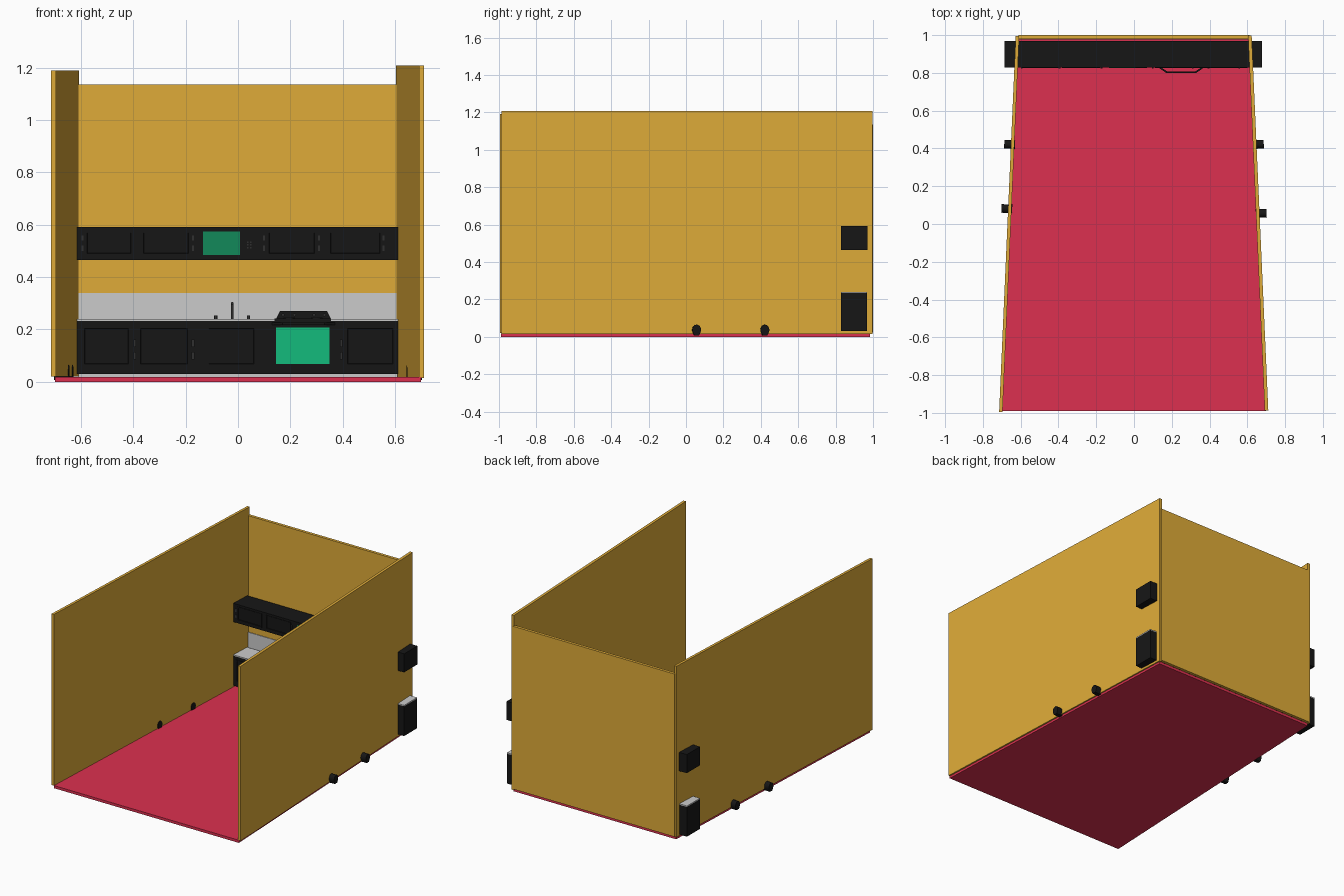
import bpy, bmesh, math
from mathutils import Matrix, Vector

if "Cube" in bpy.data.objects:
    bpy.data.objects.remove(bpy.data.objects["Cube"])


def material(name, rgb):
    m = bpy.data.materials.new(name)
    m.diffuse_color = (*rgb, 1)
    m.use_nodes = True
    m.node_tree.nodes["Principled BSDF"].inputs["Base Color"].default_value = m.diffuse_color
    return m


YELLOW = material("yellow_paint", (0.74, 0.41, 0.04))
RED = material("red_floor", (0.72, 0.03, 0.08))
BLACK = material("black_wood", (0.008, 0.008, 0.008))
DARK = material("dark_metal", (0.03, 0.03, 0.03))
GREEN = material("green_glass", (0.007, 0.5, 0.2))
TEAL = material("dark_green_glass", (0.006, 0.25, 0.1))


def finish(name, bm, mat=None, smooth=False):
    bmesh.ops.recalc_face_normals(bm, faces=bm.faces)
    me = bpy.data.meshes.new(name)
    bm.to_mesh(me)
    bm.free()
    ob = bpy.data.objects.new(name, me)
    bpy.context.collection.objects.link(ob)
    if mat:
        me.materials.append(mat)
    if smooth:
        bpy.ops.object.select_all(action='DESELECT')
        ob.select_set(True)
        bpy.context.view_layer.objects.active = ob
        bpy.ops.object.shade_smooth_by_angle(angle=math.radians(40))
    return ob


def prism(name, pts, depth, mat=None, matrix=Matrix(), smooth=False):
    """Extrude a closed 3D outline along the vector depth."""
    bm = bmesh.new()
    face = bm.faces.new([bm.verts.new(p) for p in pts])
    out = bmesh.ops.extrude_face_region(bm, geom=[face])
    bmesh.ops.translate(bm, vec=depth, verts=[v for v in out["geom"] if isinstance(v, bmesh.types.BMVert)])
    bm.transform(matrix)
    return finish(name, bm, mat, smooth)


def box(name, x0, x1, y0, y1, z0, z1, mat=None):
    return prism(name, [(x0, y0, z0), (x1, y0, z0), (x1, y1, z0), (x0, y1, z0)], (0, 0, z1 - z0), mat)


def rod(name, a, b, r, mat=None, sides=16):
    a, b = Vector(a), Vector(b)
    bm = bmesh.new()
    bmesh.ops.create_cone(bm, cap_ends=True, segments=sides, radius1=r, radius2=r, depth=(b - a).length)
    rot = (b - a).to_track_quat('Z', 'Y').to_matrix().to_4x4()
    bm.transform(Matrix.Translation((a + b) / 2) @ rot)
    return finish(name, bm, mat, True)


def door(name, x0, x1, z0, z1, mat=BLACK):
    """Door front with a framed, sunken panel."""
    y0, y1 = 0.825, 0.835
    bm = bmesh.new()
    bmesh.ops.create_cube(bm, size=1)
    bm.transform(Matrix.Translation(((x0 + x1) / 2, (y0 + y1) / 2, (z0 + z1) / 2))
                 @ Matrix.Diagonal((x1 - x0, y1 - y0, z1 - z0, 1)))
    bm.normal_update()
    front = [f for f in bm.faces if f.normal.y < -0.9]
    bmesh.ops.inset_region(bm, faces=front, thickness=0.012)
    bmesh.ops.inset_region(bm, faces=front, thickness=0.003, depth=-0.004)
    return finish(name, bm, mat)


# Room: floor and three walls, side walls splay towards the front
prism("floor", [(-0.70, -0.99, 0), (0.70, -0.99, 0), (0.615, 0.985, 0), (-0.615, 0.985, 0)], (0, 0, 0.018), RED)
box("back_wall", -0.612, 0.612, 0.98, 1.0, 0.022, 1.135, YELLOW)
prism("left_wall", [(-0.714, -0.995, 0.02), (-0.696, -0.995, 0.02), (-0.608, 0.995, 0.02), (-0.626, 0.995, 0.02)],
      (0, 0, 1.17), YELLOW)
prism("right_wall", [(0.711, -0.987, 0.015), (0.692, -0.987, 0.015), (0.604, 0.997, 0.015), (0.623, 0.997, 0.015)],
      (0, 0, 1.193), YELLOW)
box("backsplash", -0.61, 0.61, 0.976, 0.981, 0.03, 0.34)

# Cabinets and counter, running through the side walls
base = box("base_cabinet", -0.685, 0.677, 0.828, 0.968, 0.03, 0.233, BLACK)
counter = box("countertop", -0.685, 0.677, 0.828, 0.968, 0.233, 0.24)
box("toe_kick", -0.61, 0.61, 0.85, 0.96, 0.018, 0.03)
box("upper_cabinet", -0.685, 0.677, 0.828, 0.97, 0.465, 0.592, BLACK)
cutter = box("sink_cutter", -0.11, 0.066, 0.85, 0.93, 0.18, 0.26)
cutter.hide_render = True
cutter.hide_viewport = True
for ob in (base, counter):
    mod = ob.modifiers.new("sink", 'BOOLEAN')
    mod.object = cutter
    mod.operation = 'DIFFERENCE'
    mod.solver = 'EXACT'

# Cabinet doors and handles
for i, (a, b) in enumerate([(-0.595, -0.41), (-0.38, -0.185), (-0.12, 0.07), (0.41, 0.60)]):
    door(f"base_door_{i}", a, b, 0.06, 0.212)
for i, (a, b) in enumerate([(-0.585, -0.40), (-0.37, -0.18), (0.11, 0.30), (0.345, 0.55)]):
    door(f"upper_door_{i}", a, b, 0.482, 0.578)
for i, x in enumerate([-0.395, -0.172, 0.395]):
    for z in (0.10, 0.147):
        box(f"base_handle_{i}", x - 0.005, x + 0.005, 0.822, 0.83, z - 0.014, z + 0.014, DARK)
for i, x in enumerate([-0.594, -0.172, 0.1, 0.31, 0.556]):
    for z in (0.51, 0.55):
        box(f"upper_handle_{i}", x - 0.004, x + 0.004, 0.824, 0.83, z - 0.01, z + 0.01, DARK)

# Microwave
box("microwave_window", -0.133, 0.008, 0.826, 0.832, 0.484, 0.574, TEAL)
for i in range(3):
    for x in (0.038, 0.048):
        box("microwave_button", x - 0.003, x + 0.003, 0.826, 0.83, 0.51 + i * 0.01, 0.516 + i * 0.01, DARK)

# Oven with handle, hob and control panel
box("oven_window", 0.145, 0.35, 0.825, 0.833, 0.068, 0.207, GREEN)
prism("oven_handle", [(0.13, 0.828, 0.217), (0.17, 0.80, 0.217), (0.33, 0.80, 0.217), (0.37, 0.828, 0.217),
                      (0.355, 0.828, 0.217), (0.325, 0.808, 0.217), (0.175, 0.808, 0.217), (0.145, 0.828, 0.217)],
      (0, 0, 0.01), BLACK)
box("hob", 0.14, 0.355, 0.826, 0.966, 0.232, 0.242, BLACK)
prism("control_panel", [(0.145, 0.945, 0.24), (0.355, 0.945, 0.24), (0.34, 0.945, 0.27), (0.16, 0.945, 0.27)],
      (0, 0.02, 0), BLACK)
for x in (0.172, 0.216, 0.29, 0.33):
    rod("oven_knob", (x, 0.947, 0.256), (x, 0.938, 0.256), 0.006, DARK)
for x in (0.195, 0.3):
    for y in (0.86, 0.915):
        rod("burner", (x, y, 0.241), (x, y, 0.245), 0.022, DARK, 20)

# Tap
rod("tap_post", (-0.022, 0.945, 0.235), (-0.022, 0.945, 0.30), 0.005, DARK)
rod("tap_spout", (-0.022, 0.948, 0.30), (-0.022, 0.89, 0.30), 0.005, DARK)
for x in (-0.085, 0.04):
    rod("tap_handle", (x, 0.945, 0.235), (x, 0.945, 0.254), 0.006, DARK)

# Small arched holes through the side walls
arch = [(0, -0.013, 0.008), (0, 0.013, 0.008)]
for i in range(13):
    t = math.radians(-30 + 240 * i / 12)
    arch.append((0, 0.023 * math.cos(t), 0.037 + 0.028 * math.sin(t)))
for side, y, x in ((-1, 0.42, 0.63), (-1, 0.08, 0.645), (1, 0.42, 0.63), (1, 0.055, 0.645)):
    m = Matrix.Translation((side * x, y, 0)) @ Matrix.Rotation(math.radians(2.5 * side), 4, 'Z')
    prism("wall_hole", arch, (side * 0.057, 0, 0), BLACK, m, True)
